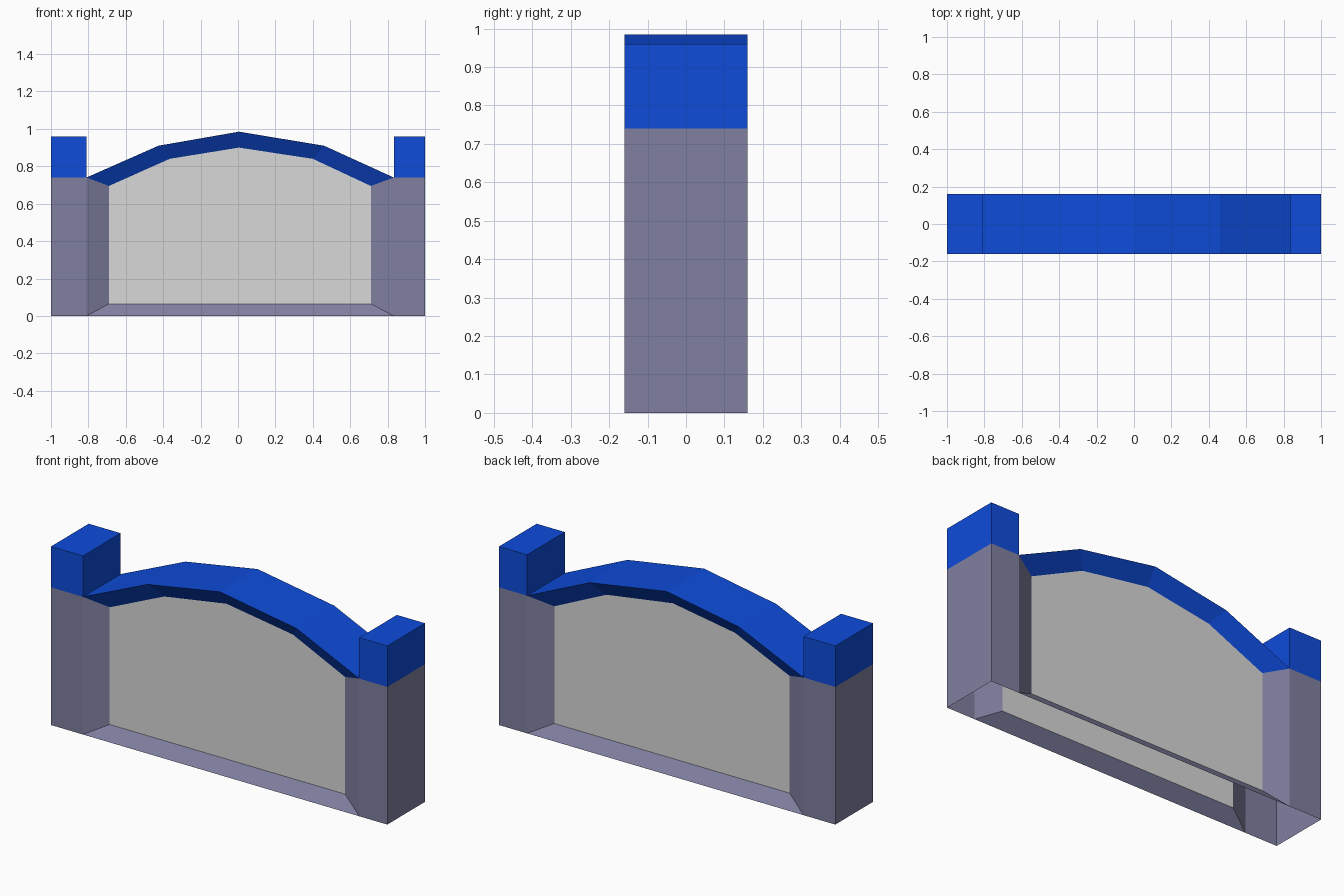
import bpy, bmesh
from mathutils import Vector

if "Cube" in bpy.data.objects:
    bpy.data.objects.remove(bpy.data.objects["Cube"])


def material(name, rgb):
    lin = [(c / 255 / 12.92) if c < 11 else ((c / 255 + 0.055) / 1.055) ** 2.4 for c in rgb]
    m = bpy.data.materials.new(name)
    m.diffuse_color = (*lin, 1)
    m.use_nodes = True
    m.node_tree.nodes["Principled BSDF"].inputs["Base Color"].default_value = m.diffuse_color
    return m


BLUE = material("blue coping", (14, 76, 219))
STONE = material("purple grey stone", (128, 128, 161))
PANEL = material("light grey panel", (216, 216, 216))

D = 0.16        # half depth of the wall
R = 0.105       # half depth at the recessed panels
SPLIT, TOP = 0.74, 0.96
outer_arch = [(-0.81, SPLIT), (-0.425, 0.91), (0.005, 0.985), (0.46, 0.91), (0.833, SPLIT)]
inner_arch = [(-0.69, 0.695), (-0.365, 0.84), (0.005, 0.90), (0.40, 0.84), (0.71, 0.695)]
outer_foot = [(-0.81, 0), (0.833, 0)]
inner_foot = [(-0.69, 0.065), (0.71, 0.065)]


def build(name, faces, mats):
    """faces: (points, outward direction, material index)"""
    bm = bmesh.new()
    for pts, out, mi in faces:
        f = bm.faces.new([bm.verts.new(p) for p in pts])
        f.normal_update()
        if f.normal.dot(Vector(out)) < 0:
            f.normal_flip()
        f.material_index = mi
    bmesh.ops.remove_doubles(bm, verts=bm.verts, dist=0.0005)
    me = bpy.data.meshes.new(name)
    bm.to_mesh(me)
    bm.free()
    for m in mats:
        me.materials.append(m)
    bpy.context.collection.objects.link(bpy.data.objects.new(name, me))


def at(p, y):
    return (p[0], y, p[1])


def bevel(a, b, c, d, s):
    """Sloping face from outer edge a-b to recessed edge c-d"""
    return ([at(a, s * D), at(b, s * D), at(d, s * R), at(c, s * R)], (0, s, 0), 0)


def side(x, z0, z1, direction, mi):
    return ([(x, -D, z0), (x, D, z0), (x, D, z1), (x, -D, z1)], (direction, 0, 0), mi)


# End posts: stone below, blue cap above, open underneath
for name, xo, xi in (("left_post", -1, -0.81), ("right_post", 1, 0.833)):
    faces = [([(xo, -D, TOP), (xi, -D, TOP), (xi, D, TOP), (xo, D, TOP)], (0, 0, 1), 1),
             side(xi, SPLIT, TOP, -xo, 1)]
    for z0, z1, mi in ((0, SPLIT, 0), (SPLIT, TOP, 1)):
        faces.append(side(xo, z0, z1, xo, mi))
        for s in (-1, 1):
            faces.append(([(xo, s * D, z0), (xi, s * D, z0), (xi, s * D, z1), (xo, s * D, z1)],
                          (0, s, 0), mi))
    build(name, faces, [STONE, BLUE])

# Arched coping: top surface and the sloping rims on both sides
faces = []
for i in range(4):
    a, b = outer_arch[i:i + 2]
    faces.append(([at(a, -D), at(b, -D), at(b, D), at(a, D)], (0, 0, 1), 0))
    for s in (-1, 1):
        faces.append(bevel(a, b, inner_arch[i], inner_arch[i + 1], s))
build("arched_coping", faces, [BLUE])

# Stone frame: sloping sides and sill around each panel
faces = []
for s in (-1, 1):
    faces.append(bevel(outer_foot[0], outer_foot[1], inner_foot[0], inner_foot[1], s))
    for k, e in ((0, 0), (1, 4)):
        faces.append(bevel(outer_foot[k], outer_arch[e], inner_foot[k], inner_arch[e], s))
build("stone_frame", faces, [STONE])

# Recessed panels, front and back
for name, s in (("front_panel", -1), ("back_panel", 1)):
    outline = inner_arch + inner_foot[::-1]
    build(name, [([at(p, s * R) for p in outline], (0, s, 0), 0)], [PANEL])
